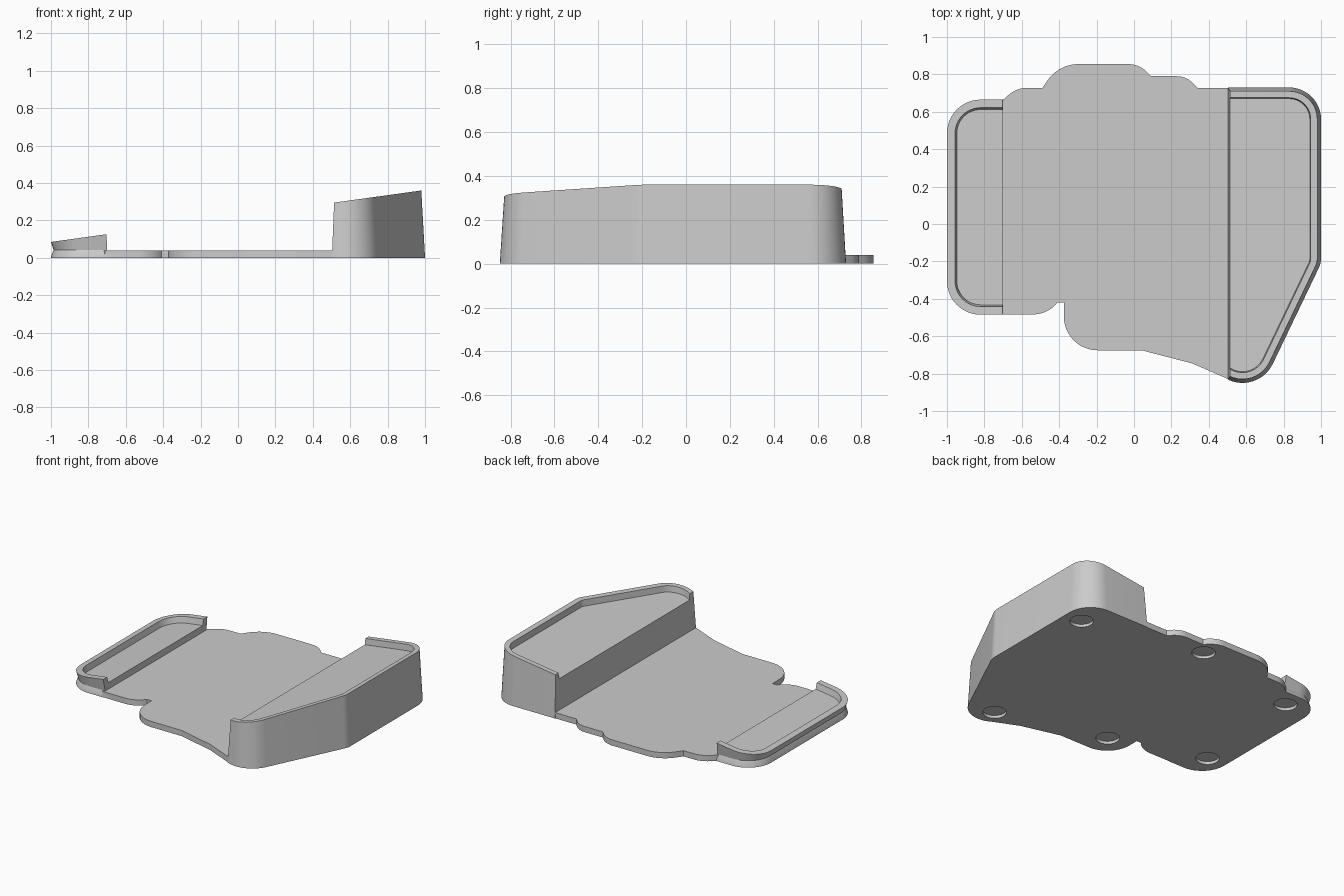
import bpy, bmesh, math
from mathutils import Vector

old = bpy.data.objects.get("Cube")
if old:
    bpy.data.objects.remove(old, do_unlink=True)

grey = bpy.data.materials.new("plain grey")
grey.use_nodes = True
COLOUR = (0.6, 0.6, 0.6, 1)
grey.diffuse_color = COLOUR
grey.node_tree.nodes["Principled BSDF"].inputs["Base Color"].default_value = COLOUR


def rounded(corners, steps=12):
    """Polygon from (x, y, radius) corners, each rounded by an arc."""
    out = []
    for i, (x, y, r) in enumerate(corners):
        p = Vector((x, y))
        if r == 0:
            out.append(p)
            continue
        a = (Vector(corners[i - 1][:2]) - p).normalized()
        b = (Vector(corners[(i + 1) % len(corners)][:2]) - p).normalized()
        half = math.acos(a.dot(b)) / 2
        centre = p + (a + b).normalized() * r / math.sin(half)
        start = p + a * r / math.tan(half) - centre
        angle = math.atan2(start.y, start.x)
        # Left turns sweep forwards, right turns backwards
        sweep = math.pi - 2 * half
        if b.x * a.y - b.y * a.x < 0:
            sweep = -sweep
        for k in range(steps + 1):
            t = angle + sweep * k / steps
            out.append(centre + Vector((math.cos(t), math.sin(t))) * r)
    return out


def inset(points, d):
    """Move a counterclockwise outline inward by d."""
    out = []
    for i, p in enumerate(points):
        e = (p - points[i - 1]).normalized()
        f = (points[(i + 1) % len(points)] - p).normalized()
        n = (Vector((-e.y, e.x)) + Vector((-f.y, f.x))).normalized()
        out.append(p + n * d / n.dot(Vector((-e.y, e.x))))
    return out


def finish(name, bm):
    bmesh.ops.recalc_face_normals(bm, faces=bm.faces)
    mesh = bpy.data.meshes.new(name)
    bm.to_mesh(mesh)
    bm.free()
    mesh.materials.append(grey)
    ob = bpy.data.objects.new(name, mesh)
    bpy.context.collection.objects.link(ob)
    return ob


def stack(name, outline, levels, cut=None):
    """Loft inset copies of an outline; levels are (inset, height rule)."""
    bm = bmesh.new()
    rings = [[bm.verts.new((p.x, p.y, z(p.x))) for p in inset(outline, d)]
             for d, z in levels]
    for lo, hi in zip(rings, rings[1:]):
        for i in range(len(lo)):
            bm.faces.new((lo[i - 1], lo[i], hi[i], hi[i - 1]))
    bm.faces.new(rings[0][::-1])
    bm.faces.new(rings[-1])
    if cut:
        bmesh.ops.bisect_plane(bm, geom=bm.verts[:] + bm.edges[:] + bm.faces[:],
                               plane_co=cut[0], plane_no=cut[1], clear_outer=True)
        bmesh.ops.holes_fill(bm, edges=[e for e in bm.edges if e.is_boundary])
    return finish(name, bm)


def level(h):
    return lambda x: h


# Sloped plane shared by both tray rims, and the floor below it
def rim(x):
    return 0.224 + 0.139 * x


def floor(x):
    return rim(x) - 0.042


# Thin plate with a wavy outline
plate_outline = rounded([
    (-0.75, 0.6, 0), (-0.75, -0.42, 0), (-0.71, -0.483, 0), (-0.46, -0.483, 0.16),
    (-0.41, -0.42, 0), (-0.375, -0.42, 0), (-0.375, -0.675, 0.18),
    (0.04, -0.675, 0.1), (0.31, -0.745, 0.06), (0.503, -0.829, 0), (0.6, -0.75, 0),
    (0.6, 0.66, 0), (0.52, 0.727, 0), (0.34, 0.727, 0), (0.28, 0.79, 0.12),
    (0.09, 0.79, 0), (0.03, 0.855, 0.14), (-0.4, 0.855, 0.2), (-0.49, 0.728, 0),
    (-0.63, 0.728, 0.15), (-0.7, 0.663, 0)])
base = stack("base_plate", plate_outline, [(0, level(0)), (0, level(0.04))])

# Tall tray
tall = rounded([(0.3, 0.73, 0), (0.3, -0.73, 0), (0.663, -0.913, 0.18),
                (1, -0.21, 0.12), (1, 0.73, 0.17)])
tall_tray = stack("tall_tray", tall,
                  [(0, level(0)), (0.02, rim), (0.055, rim), (0.06, floor)],
                  ((0.502, 0, 0), (-1, 0, 0.04)))

# Low tray with a pinched waist
low = rounded([(-1, 0.665, 0.18), (-1, -0.485, 0.18), (-0.5, -0.485, 0), (-0.5, 0.665, 0)])
low_tray = stack("low_tray", low,
                 [(0, level(0)), (0.003, level(0.015)), (0.014, level(0.042)),
                  (0, rim), (0.043, rim), (0.053, floor)],
                 ((-0.698, 0, 0), (1, 0, 0.04)))

# Round foot recesses underneath
bm = bmesh.new()
for x, y in [(0.87, 0.52), (0.02, 0.71), (-0.8, 0.54), (-0.86, -0.3),
             (-0.21, -0.51), (0.55, -0.72)]:
    made = bmesh.ops.create_cone(bm, cap_ends=True, segments=40, radius1=0.075,
                                 radius2=0.075, depth=0.04)
    bmesh.ops.translate(bm, verts=made["verts"], vec=(x, y, 0))
recess_cutter = finish("foot_recess_cutter", bm)

# Merge into one body and cut the recesses
for other, op in [(tall_tray, "UNION"), (low_tray, "UNION"), (recess_cutter, "DIFFERENCE")]:
    mod = base.modifiers.new(op.title(), "BOOLEAN")
    mod.operation, mod.solver, mod.object = op, "EXACT", other
bpy.context.view_layer.objects.active = base
base.select_set(True)
for mod in list(base.modifiers):
    bpy.ops.object.modifier_apply(modifier=mod.name)
for ob in (tall_tray, low_tray, recess_cutter):
    bpy.data.objects.remove(ob, do_unlink=True)
base.name = "two_tray_stand"
bpy.ops.object.select_all(action="DESELECT")
base.select_set(True)
bpy.ops.object.shade_smooth_by_angle(angle=math.radians(25))
